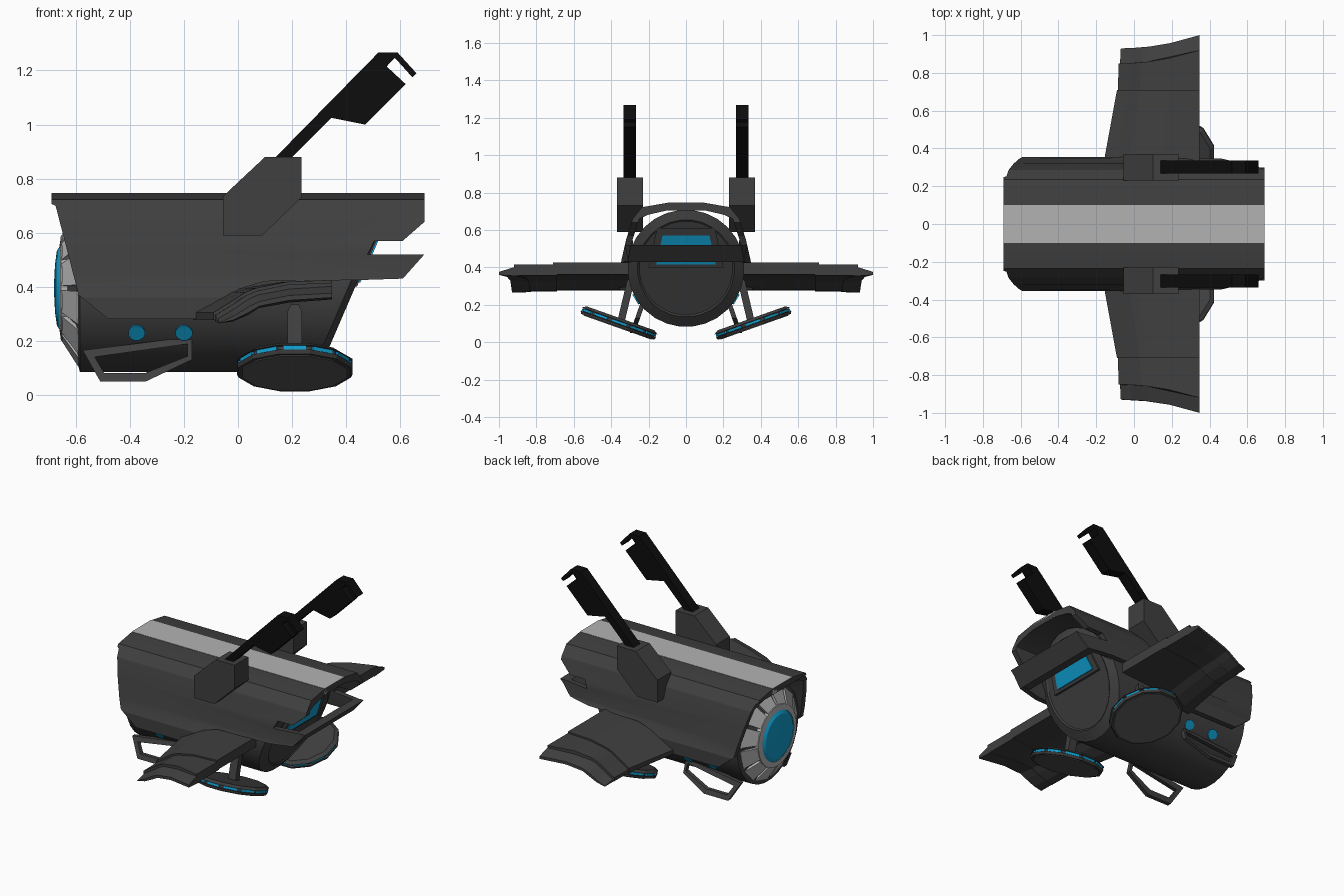
import bpy, bmesh
from math import sin, cos, pi, radians
from mathutils import Vector, Matrix

if "Cube" in bpy.data.objects:
    bpy.data.objects.remove(bpy.data.objects["Cube"])


def material(name, rgb):
    m = bpy.data.materials.new(name)
    m.diffuse_color = (*rgb, 1)
    m.use_nodes = True
    m.node_tree.nodes["Principled BSDF"].inputs["Base Color"].default_value = m.diffuse_color
    return m


DARK = material("dark_grey", (.05, .05, .05))
BLACK = material("black", (.004, .004, .004))
PLATE = material("plate_grey", (.1, .1, .1))
SILVER = material("silver", (.45, .45, .45))
CYAN = material("cyan", (.005, .33, .6))


def loft(name, parts, mat, mirror=False, wrap=False, smooth=False):
    """Each part is a list of equal rings, skinned and capped (or wrapped)."""
    bm = bmesh.new()
    for rings in parts:
        vs = [[bm.verts.new(p) for p in r] for r in rings]
        n = len(vs[0])
        for a, b in zip(vs, vs[1:] + (vs[:1] if wrap else [])):
            for i in range(n):
                j = (i + 1) % n
                bm.faces.new((a[i], a[j], b[j], b[i]))
        if not wrap:
            bm.faces.new(vs[0])
            bm.faces.new(vs[-1][::-1])
    bmesh.ops.recalc_face_normals(bm, faces=bm.faces)
    me = bpy.data.meshes.new(name)
    bm.to_mesh(me)
    bm.free()
    me.materials.append(mat)
    ob = bpy.data.objects.new(name, me)
    bpy.context.collection.objects.link(ob)
    if smooth:
        bpy.ops.object.select_all(action='DESELECT')
        bpy.context.view_layer.objects.active = ob
        ob.select_set(True)
        bpy.ops.object.shade_smooth_by_angle(angle=radians(25))
    if mirror:
        md = ob.modifiers.new("mirror", 'MIRROR')
        md.use_axis = (False, True, False)
    return ob


def side_prism(name, pts, y0, y1, mat, mirror=False):
    return loft(name, [[[(x, y, z) for x, z in pts] for y in (y0, y1)]], mat, mirror)


def circle(r, n, f):
    return [f(r * cos(2 * pi * (i + .5) / n), r * sin(2 * pi * (i + .5) / n)) for i in range(n)]


def nose(z, off=0):
    return .262 + .43 * z + off


CZ = .395

# Inner hull: round barrel with slanted nose and raised face
N = 28
loft("hull", [[circle(.25, N, lambda a, b: (-.6, a, CZ + b)),
               circle(.313, N, lambda a, b: (-.585, a, CZ + b)),
               circle(.313, N, lambda a, b: (nose(CZ + b, -.025), a, CZ + b)),
               circle(.26, N, lambda a, b: (nose(CZ + b), a, CZ + b)),
               circle(.25, N, lambda a, b: (nose(CZ + b, -.008), a, CZ + b))]], DARK, smooth=True)

# Outer shell: arch extrusion trimmed to the side silhouette
half = [(.355, .27), (.356, .36), (.345, .44), (.32, .55), (.285, .66), (.235, .722), (.1, .745)]
inner = [(y - .035 if y > .2 else y, z - (.04 if z > .7 else 0)) for y, z in half]
arch = half + [(-y, z) for y, z in half[::-1]] + [(-y, z) for y, z in inner] + inner[::-1]
shell = loft("shell", [[[(x, y, z) for y, z in arch] for x in (-.69, .69)]], DARK)
trim = side_prism("shell_trim", [
    (-.7, .8), (.7, .8), (.69, .64), (.61, .57), (.505, .57), (.48, .52), (.69, .52), (.61, .43),
    (.46, .425), (.1, .42), (0, .39), (-.06, .28), (-.48, .28), (-.59, .37), (-.675, .7),
    (-.7, .71)], -.6, .6, DARK)
trim.hide_render = True
cut = shell.modifiers.new("trim", 'BOOLEAN')
cut.operation, cut.solver, cut.object = 'INTERSECT', 'EXACT', trim
bpy.context.view_layer.objects.active = shell
bpy.ops.object.modifier_apply(modifier="trim")
bpy.data.objects.remove(trim)
for v in shell.data.vertices:  # pull in the tips of the lower arms
    if v.co.x > .6 and v.co.z < .55:
        v.co.y *= .9
bpy.context.view_layer.objects.active = shell
bpy.ops.object.select_all(action='DESELECT')
shell.select_set(True)
bpy.ops.object.shade_smooth_by_angle(angle=radians(20))

side_prism("top_stripe", [(-.69, .708), (.69, .708), (.69, .747), (-.69, .747)], -.1, .1, SILVER)
side_prism("nose_bar", [(.63, .52), (.69, .52), (.61, .43), (.56, .43)], -.3, .3, DARK)


# Windscreen and its frame, lying on the slanted nose
def nose_panel(name, w0, z0, w1, z1, off, mat):
    pts = [(-w0, z0), (w0, z0), (w1, z1), (-w1, z1)]
    loft(name, [[[(nose(z, o), y, z) for y, z in pts] for o in (-.03, off)]], mat)


nose_panel("windscreen_frame", .2, .4, .155, .61, .006, DARK)
nose_panel("windscreen", .16, .415, .125, .57, .012, CYAN)

# Engine: dark cone, silver ring and petals, cyan dome
ex = lambda x: (lambda a, b: (x, a, CZ + b))
loft("engine_cone", [[circle(.285, 24, ex(-.58)), circle(.18, 24, ex(-.642))]], DARK)
loft("engine_ring", [[circle(.16, 24, ex(-.63)), circle(.2, 24, ex(-.63)),
                      circle(.195, 24, ex(-.655)), circle(.16, 24, ex(-.66))]], SILVER, wrap=True)
loft("engine_dome", [[circle(r, 24, ex(x)) for r, x in
                      ((.165, -.63), (.162, -.655), (.14, -.67), (.09, -.677), (.03, -.68))]],
     CYAN, smooth=True)
petals = []
for i in range(12):
    a = 2 * pi * (i + .5) / 12
    petals.append([[(x, r * cos(a + t), CZ + r * sin(a + t))
                    for r, x, t in ((.19, x0, -.22), (.29, x1, -.22), (.29, x1, .22), (.19, x0, .22))]
                   for x0, x1 in ((-.63, -.575), (-.656, -.592))])
loft("engine_petals", petals, SILVER)

# Wings: three stepped sections of one curved profile (u, top, bottom)
prof = [(0, .305, .277), (.13, .34, .28), (.27, .38, .305), (.36, .395, .33),
        (.62, .418, .35), (1, .425, .362)]


def wing(name, in_x, out_x, y_in, y_out, drop, tip=False):
    def ring(xr, yf, d, thin=1):
        top = [(xr + u * (.348 - xr), yf(u), (t + b) / 2 + (t - b) / 2 * thin - d) for u, t, b in prof]
        bot = [(xr + u * (.348 - xr), yf(u), (t + b) / 2 - (t - b) / 2 * thin - d + drop * .5)
               for u, t, b in prof]
        return top + bot[::-1]
    rings = [ring(in_x, y_in, drop), ring(out_x, y_out, drop)]
    if tip:
        rings[1] = ring(out_x, y_out, drop + .012, .4)
    loft(name, [rings], DARK, mirror=True)


wing("wing_inner", -.165, -.09, lambda u: .3, lambda u: .71, 0)
wing("wing_middle", -.085, -.082, lambda u: .69, lambda u: .85 + .07 * u * u, .01)
wing("wing_tip", -.075, -.07, lambda u: .83 + .07 * u * u, lambda u: .93 + .07 * u * u, .018, True)

# Cannon mounts and cannons
side_prism("cannon_mount", [(-.055, .59), (.09, .59), (.235, .73), (.235, .88), (.1, .88),
                            (-.055, .735)], .23, .37, DARK, True)
side_prism("cannon", [(.13, .87), (.52, 1.267), (.59, 1.267), (.66, 1.19), (.645, 1.175),
                      (.58, 1.247), (.55, 1.215), (.62, 1.15), (.47, 1.0), (.345, 1.025),
                      (.19, .87)], .267, .335, BLACK, True)

# Landing pads: tilted twelve-sided discs with glowing dashes in the rim
M = Matrix.Translation((.21, .358, .105)) @ Matrix.Rotation(radians(19.5), 4, 'X')


def pad_rings(steps):
    return [circle(r, 12, lambda a, b, z=z: M @ Vector((a, b, z))) for r, z in steps]


loft("landing_pad", [pad_rings([(.19, -.024), (.215, -.024), (.222, -.009), (.207, -.008),
                                (.207, .008), (.222, .009), (.2, .024)])], DARK, True)
loft("pad_sole", [pad_rings([(.2, -.015), (.2, -.028)])], PLATE, True)
dashes = []
for i in range(12):
    R = M @ Matrix.Rotation(2 * pi * i / 12, 4, 'Z')
    dashes.append([[R @ Vector((r, y, z)) for y, z in
                    ((-.043, -.007), (.043, -.007), (.043, .007), (-.043, .007))] for r in (.19, .21)])
loft("pad_lights", dashes, CYAN, True)
loft("pad_strut", [[[(.21 + a, y + b, z) for a, b in
                     ((-w, -.02), (w, -.02), (w, .02), (-w, .02))]
                    for y, z, w in ((.35, .1, .026), (.3, .31, .026), (.292, .335, .014))]], DARK, True)

# Side skids: tilted closed frames
outer = [(-.575, .165), (-.17, .215), (-.17, .13), (-.34, .05), (-.51, .05)]
hole = [(-.53, .14), (-.187, .188), (-.187, .143), (-.345, .08), (-.495, .08)]
skid = [[(x, .235 + (.2 - z) * .35 + d, z) for x, z in pts]
        for pts, d in ((outer, .012), (hole, .012), (hole, -.014), (outer, -.014))]
loft("skid", [skid], DARK, True, wrap=True)

# Round side lights set into the hull
lights = []
for x in (-.375, -.2):
    q = Vector((0, .84, -.52)).normalized()
    t = Vector((0, .52, .84)).normalized()
    lights.append([circle(.032, 12, lambda a, b: Vector((x + a, 0, CZ)) + q * d + t * b)
                   for d in (.29, .318)])
loft("side_lights", lights, CYAN, True)
